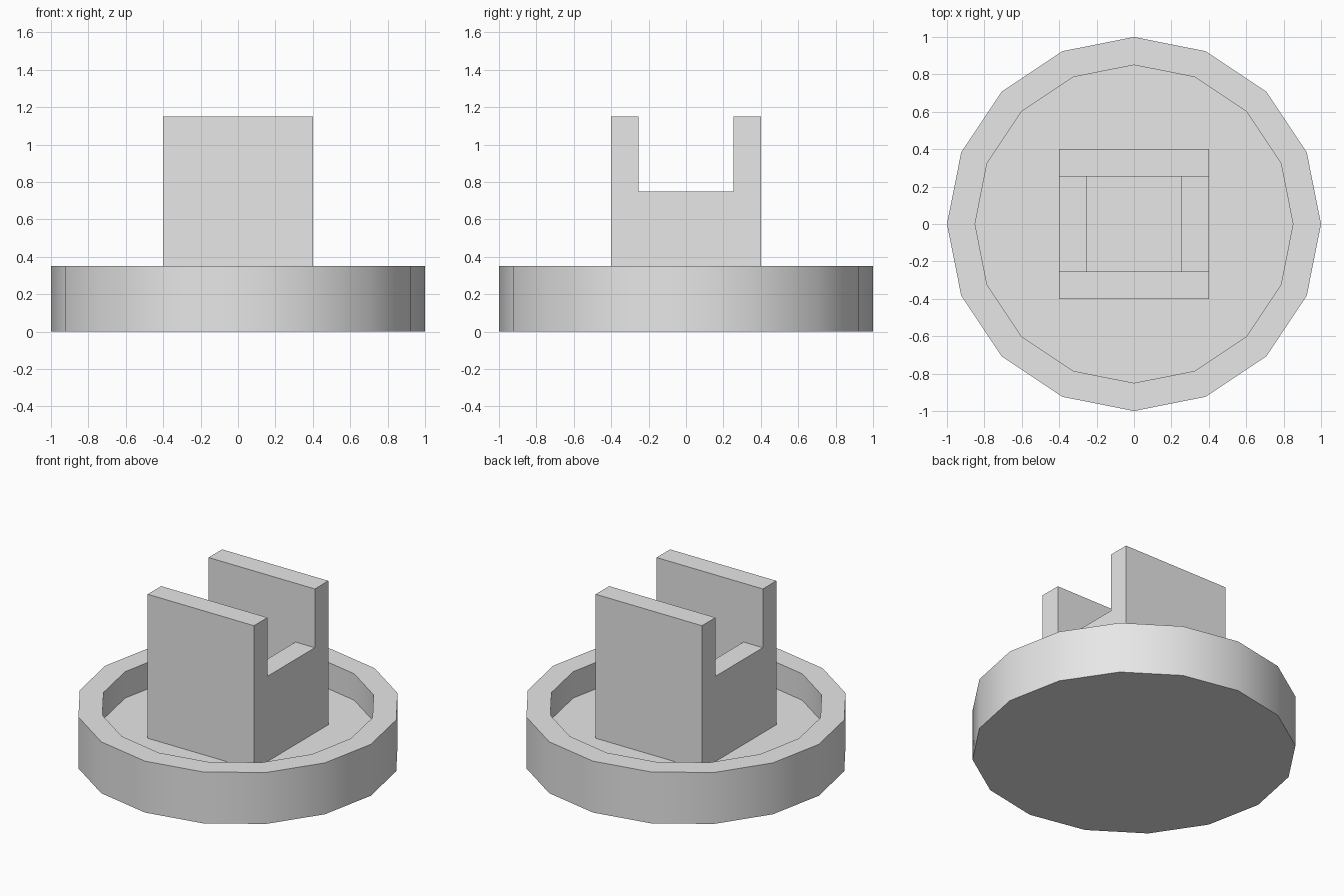
import bpy, bmesh, math

# Remove the default cube
cube = bpy.data.objects.get("Cube")
if cube:
    bpy.data.objects.remove(cube, do_unlink=True)

SIDES = 16
HALF, SLOT = 0.40, 0.255          # half widths of the block and its opening
FLOOR, RIM, SADDLE, TOP = 0.17, 0.35, 0.75, 1.15

grey = bpy.data.materials.new("light grey")
grey.use_nodes = True
grey.diffuse_color = (0.8, 0.8, 0.8, 1)
grey.node_tree.nodes["Principled BSDF"].inputs["Base Color"].default_value = grey.diffuse_color


def finish(name, bm):
    """Turn a bmesh into a coloured object."""
    bmesh.ops.recalc_face_normals(bm, faces=bm.faces)
    mesh = bpy.data.meshes.new(name)
    bm.to_mesh(mesh)
    bm.free()
    mesh.materials.append(grey)
    obj = bpy.data.objects.new(name, mesh)
    bpy.context.collection.objects.link(obj)
    return obj


def activate(obj):
    bpy.ops.object.select_all(action='DESELECT')
    obj.select_set(True)
    bpy.context.view_layer.objects.active = obj


def dish(name, profile):
    """Turn a radius/height profile around z and cap both ends."""
    bm = bmesh.new()
    rings = []
    for r, z in profile:
        angles = [math.tau * i / SIDES for i in range(SIDES)]
        rings.append([bm.verts.new((r * math.cos(a), r * math.sin(a), z)) for a in angles])
    for low, high in zip(rings, rings[1:]):
        for i in range(SIDES):
            j = (i + 1) % SIDES
            bm.faces.new((low[i], low[j], high[j], high[i]))
    bm.faces.new(rings[0])
    bm.faces.new(rings[-1])
    return finish(name, bm)


def prism(name, outline, half):
    """Extrude a y/z outline along x."""
    bm = bmesh.new()
    face = bm.faces.new([bm.verts.new((-half, y, z)) for y, z in outline])
    new = bmesh.ops.extrude_face_region(bm, geom=[face])["geom"]
    verts = [v for v in new if isinstance(v, bmesh.types.BMVert)]
    bmesh.ops.translate(bm, verts=verts, vec=(2 * half, 0, 0))
    return finish(name, bm)


# Round base with a raised rim
base = dish("round_base", [(1, 0), (1, RIM), (0.85, RIM), (0.85, FLOOR)])
activate(base)
bpy.ops.object.shade_smooth_by_angle(angle=math.radians(30))

# Square upright with a slot running left to right
bottom = FLOOR - 0.05
upright = prism("slotted_upright", [
    (-HALF, bottom), (HALF, bottom), (HALF, TOP), (SLOT, TOP),
    (SLOT, SADDLE), (-SLOT, SADDLE), (-SLOT, TOP), (-HALF, TOP)], HALF)

# Square well through the middle, down to the base floor
well = prism("well_cutter", [
    (-SLOT, 0), (SLOT, 0), (SLOT, TOP + 0.1), (-SLOT, TOP + 0.1)], SLOT)
well.hide_render = True
cut = upright.modifiers.new("well", 'BOOLEAN')
cut.operation = 'DIFFERENCE'
cut.solver = 'EXACT'
cut.object = well
activate(upright)
bpy.ops.object.modifier_apply(modifier=cut.name)
bpy.data.objects.remove(well, do_unlink=True)
